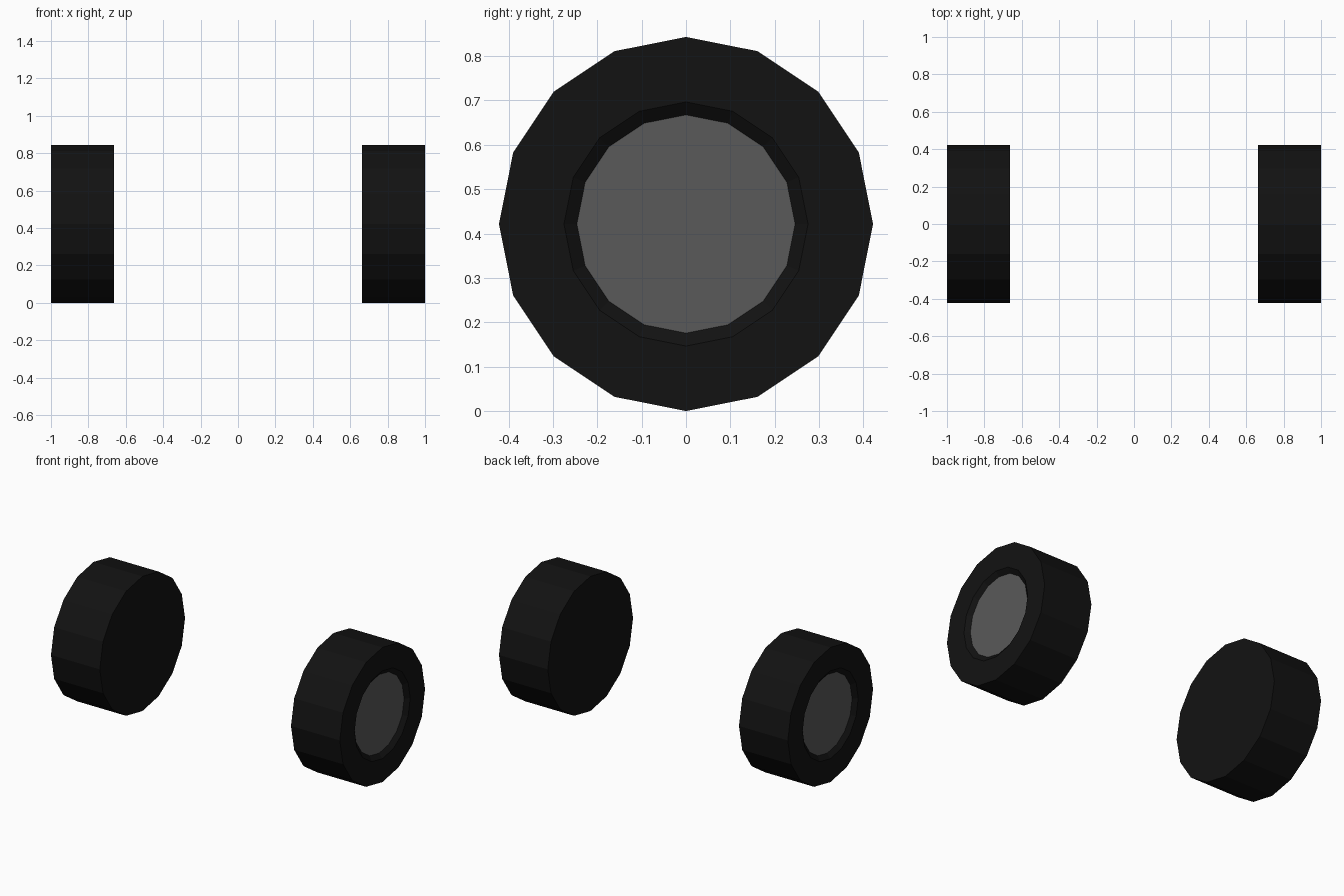
import bpy, bmesh
from math import cos, sin, tau

if "Cube" in bpy.data.objects:
    bpy.data.objects.remove(bpy.data.objects["Cube"])

SIDES, RADIUS = 16, 0.4215
X_IN, X_OUT = 0.662, 1.0


def material(name, value):
    m = bpy.data.materials.new(name)
    m.diffuse_color = (value, value, value, 1)
    m.use_nodes = True
    m.node_tree.nodes["Principled BSDF"].inputs["Base Color"].default_value = m.diffuse_color
    return m


rubber = material("rubber", 0.006)
metal = material("metal", 0.1)


def wheel(name, side):
    bm = bmesh.new()
    # Profile: inner face, tread, outer sidewall, sloped recess to the hub
    profile = [(X_IN, RADIUS), (X_OUT, RADIUS), (X_OUT, 0.275), (X_OUT - 0.022, 0.246)]
    rings = [[bm.verts.new((side * x, r * cos(tau * i / SIDES), RADIUS + r * sin(tau * i / SIDES)))
              for i in range(SIDES)] for x, r in profile]
    for a, b in zip(rings, rings[1:]):
        for i in range(SIDES):
            j = (i + 1) % SIDES
            bm.faces.new((a[i], a[j], b[j], b[i]))
    # Closed back and metal hub disc
    bm.faces.new(rings[0])
    bm.faces.new(rings[-1]).material_index = 1
    bmesh.ops.recalc_face_normals(bm, faces=bm.faces)
    mesh = bpy.data.meshes.new(name)
    bm.to_mesh(mesh)
    bm.free()
    mesh.materials.append(rubber)
    mesh.materials.append(metal)
    bpy.context.collection.objects.link(bpy.data.objects.new(name, mesh))


# Mirrored pair of wheels, hubs facing outward
wheel("right_wheel", 1)
wheel("left_wheel", -1)
